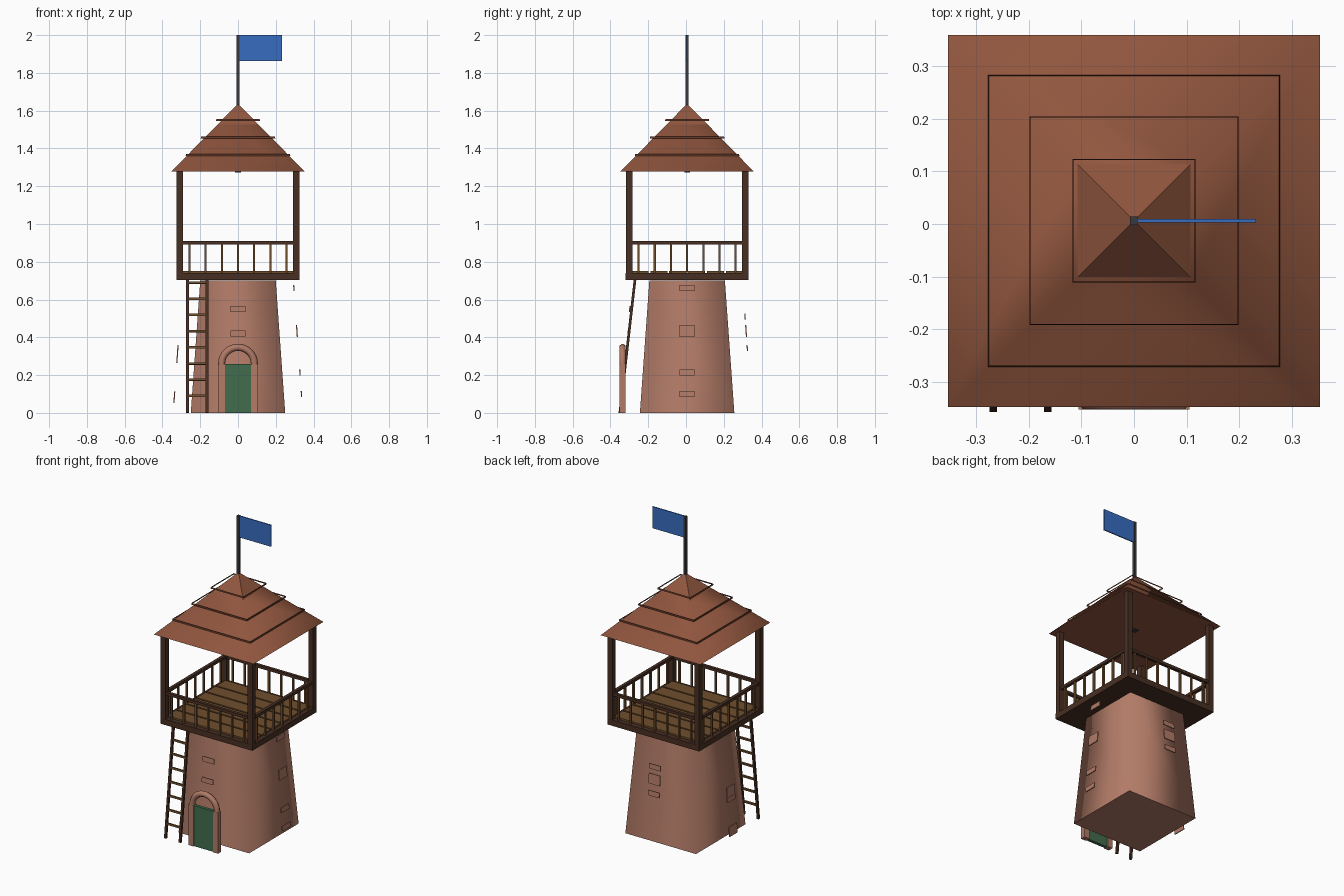
import bpy, bmesh, math
from mathutils import Matrix, Vector

if "Cube" in bpy.data.objects:
    bpy.data.objects.remove(bpy.data.objects["Cube"], do_unlink=True)

Y0 = 0.006  # depth offset that centres the whole model


def material(name, r, g, b):
    lin = [((c / 255 + 0.055) / 1.055) ** 2.4 for c in (r, g, b)] + [1]
    m = bpy.data.materials.new(name)
    m.use_nodes = True
    m.diffuse_color = lin
    m.node_tree.nodes["Principled BSDF"].inputs["Base Color"].default_value = lin
    return m


CLAY = material("clay_wall", 178, 123, 103)
ROOF = material("roof_tile", 145, 86, 62)
EDGE = material("roof_edge", 100, 56, 40)
DARK = material("dark_wood", 72, 47, 35)
WOOD = material("light_wood", 112, 78, 44)
GREEN = material("door_green", 66, 108, 77)
BLUE = material("flag_blue", 55, 108, 192)
IRON = material("pole_iron", 58, 58, 60)


def finish(name, bm, mat):
    bmesh.ops.recalc_face_normals(bm, faces=bm.faces[:])
    me = bpy.data.meshes.new(name)
    bm.to_mesh(me)
    bm.free()
    me.materials.append(mat)
    ob = bpy.data.objects.new(name, me)
    ob.location.y = Y0
    bpy.context.collection.objects.link(ob)
    return ob


def add_box(bm, centre, size, rot=Matrix()):
    bmesh.ops.create_cube(bm, size=1, matrix=Matrix.Translation(centre) @ rot @ Matrix.Diagonal((*size, 1)))


def box(name, centre, size, mat):
    bm = bmesh.new()
    add_box(bm, centre, size)
    return finish(name, bm, mat)


def square_taper(name, half1, half2, z1, z2, mat, smooth=True, caps=True):
    """Four-sided taper; side faces share normals when smooth."""
    bm = bmesh.new()
    k = math.sqrt(2)
    bmesh.ops.create_cone(bm, cap_ends=caps, segments=4, radius1=half1 * k, radius2=half2 * k, depth=z2 - z1,
                          matrix=Matrix.Translation((0, 0, (z1 + z2) / 2)) @ Matrix.Rotation(math.pi / 4, 4, 'Z'))
    for f in bm.faces:
        f.normal_update()
        f.smooth = smooth and abs(f.normal.z) < 0.95
    return finish(name, bm, mat)


# Tower body
square_taper("tower_body", 0.25, 0.2, 0, 0.7, CLAY)

# Raised bricks standing around the body: bottom and top heights per side
lean = math.atan(0.0714)
sides = {
    "front": (0, [(0.534, 0.566), (0.405, 0.437)]),
    "left": (90, [(0.645, 0.677), (0.402, 0.466), (0.198, 0.23), (0.085, 0.116)]),
    "back": (180, [(0.495, 0.526), (0.402, 0.466), (0.328, 0.36)]),
    "right": (270, [(0.297, 0.36), (0.265, 0.296), (0.053, 0.114)]),
}
for side, (angle, rows) in sides.items():
    bm = bmesh.new()
    turn = Matrix.Rotation(math.radians(angle), 4, 'Z')
    for lo, hi in rows:
        z = (lo + hi) / 2
        pos = turn @ Vector((0, -0.343 + 0.0714 * z, z))
        add_box(bm, pos, (0.08, 0.006, hi - lo), turn @ Matrix.Rotation(-lean, 4, 'X'))
    finish(side + "_bricks", bm, CLAY)

# Doorway: panel, jambs and half-ring arch
DOOR_Y = -0.342
box("door", (0, DOOR_Y, 0.13), (0.14, 0.02, 0.26), GREEN)
for side, s in (("left", 1), ("right", -1)):
    box(side + "_door_jamb", (s * 0.0875, DOOR_Y, 0.13), (0.035, 0.032, 0.26), CLAY)
bm = bmesh.new()
ring = Matrix.Translation((0.087, DOOR_Y, 0.26)) @ Matrix.Rotation(math.radians(30), 4, 'Z')
bmesh.ops.create_circle(bm, cap_ends=False, segments=6, radius=0.019, matrix=ring)
bmesh.ops.spin(bm, geom=bm.verts[:] + bm.edges[:], cent=(0, DOOR_Y, 0.26), axis=(0, -1, 0),
               angle=math.pi, steps=14)
bmesh.ops.holes_fill(bm, edges=[e for e in bm.edges if e.is_boundary], sides=6)
for f in bm.faces:
    f.smooth = len(f.verts) == 4
finish("door_arch", bm, CLAY)

# Leaning ladder
foot, head = Vector((0, -0.356, 0)), Vector((0, -0.276, 0.705))
slope = Matrix.Rotation(-math.atan2(head.y - foot.y, head.z), 4, 'X')
bm = bmesh.new()
for x in (-0.267, -0.164):
    add_box(bm, (foot + head) / 2 + Vector((x, 0, 0)), (0.014, 0.014, (head - foot).length), slope)
finish("ladder_rails", bm, DARK)
bm = bmesh.new()
for i in range(8):
    z = 0.09 + 0.0857 * i
    p = foot.lerp(head, z / head.z)
    add_box(bm, (-0.2155, p.y, z), (0.1, 0.011, 0.012), slope)
finish("ladder_rungs", bm, WOOD)

# Deck and planks
box("deck", (0, 0, 0.723), (0.65, 0.65, 0.037), DARK)
bm = bmesh.new()
for i in range(6):
    add_box(bm, (0, -0.25 + 0.1 * i, 0.745), (0.6, 0.09, 0.014))
finish("deck_planks", bm, WOOD)

# Corner posts
for name, sx, sy in (("front_left", 1, -1), ("front_right", -1, -1), ("back_left", 1, 1), ("back_right", -1, 1)):
    box(name + "_post", (sx * 0.3075, sy * 0.3075, 0.995), (0.034, 0.034, 0.575), DARK)

# Railings on all four sides
rails, balusters = bmesh.new(), bmesh.new()
for i in range(4):
    turn = Matrix.Rotation(i * math.pi / 2, 4, 'Z')
    add_box(rails, turn @ Vector((0, -0.3075, 0.901)), (0.59, 0.02, 0.018), turn)
    for j in range(-3, 4):
        add_box(balusters, turn @ Vector((j * 0.0857, -0.3075, 0.817)), (0.011, 0.011, 0.15), turn)
finish("hand_rails", rails, DARK)
finish("balusters", balusters, WOOD)

# Roof: blended lower slopes, crisp tip, thin tier bands
square_taper("roof", 0.353, 0.107, 1.278, 1.528, ROOF)
square_taper("roof_tip", 0.107, 0, 1.528, 1.637, ROOF, smooth=False)
for i, (half, z) in enumerate(((0.277, 1.365), (0.198, 1.457), (0.117, 1.55))):
    square_taper(f"roof_band_{i + 1}", half, half - 0.002, z - 0.005, z + 0.005, EDGE, smooth=False, caps=False)

# Flagpole and flag
box("pole_foot", (0, 0, 1.278), (0.03, 0.03, 0.012), IRON)
box("flagpole", (0, 0, 1.8), (0.016, 0.016, 0.4), IRON)
box("flag", (0.118, 0, 1.931), (0.228, 0.007, 0.138), BLUE)
